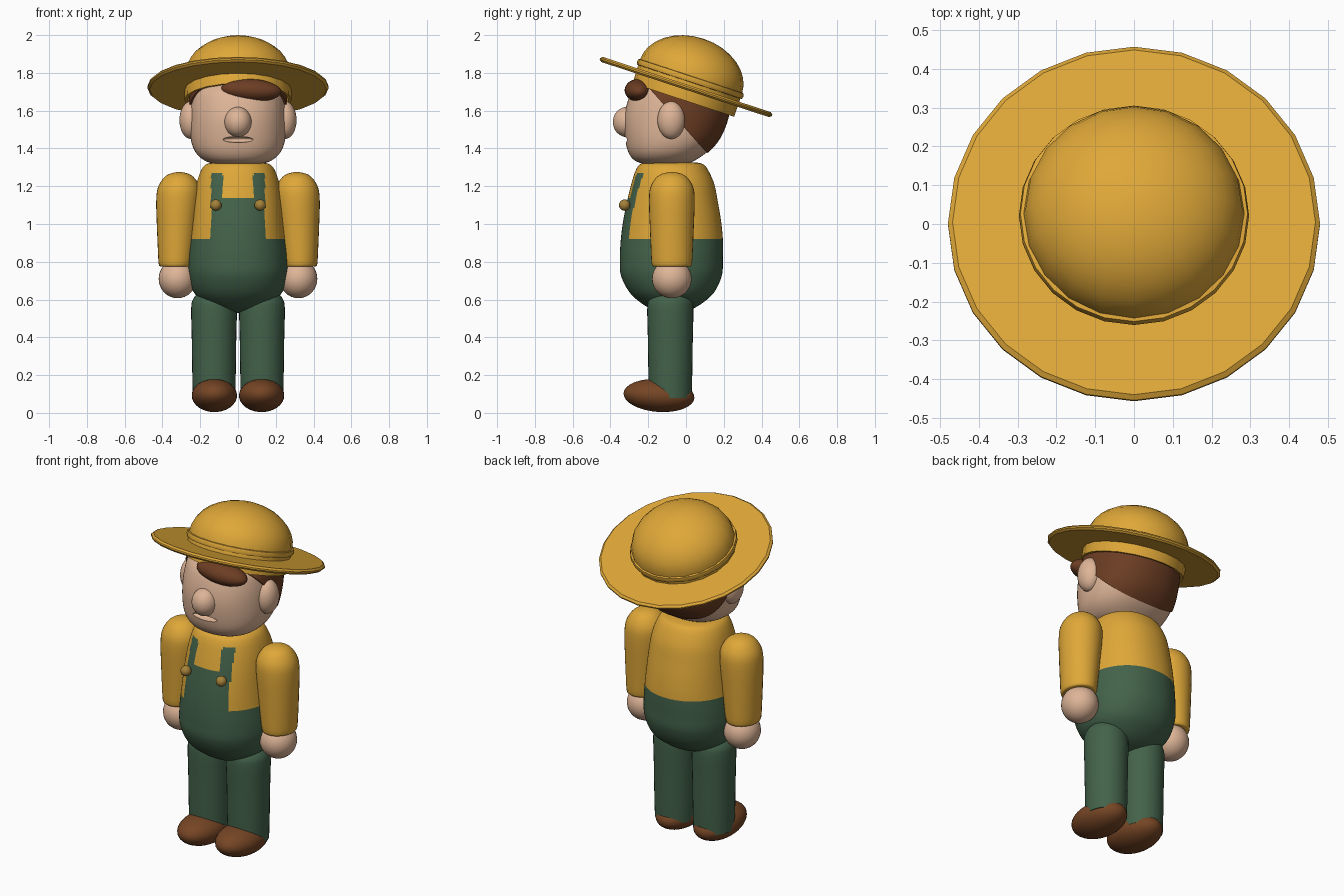
import bpy, bmesh, math
from mathutils import Matrix

if "Cube" in bpy.data.objects:
    bpy.data.objects.remove(bpy.data.objects["Cube"])


def material(name, rgb):
    m = bpy.data.materials.new(name)
    m.diffuse_color = (*rgb, 1)
    m.use_nodes = True
    m.node_tree.nodes["Principled BSDF"].inputs["Base Color"].default_value = m.diffuse_color
    return m


YELLOW = material("straw yellow", (0.74, 0.39, 0.04))
GREEN = material("overall green", (0.056, 0.122, 0.068))
SKIN = material("skin", (0.73, 0.46, 0.31))
LEATHER = material("shoe brown", (0.18, 0.06, 0.018))
HAIR = material("hair brown", (0.15, 0.047, 0.017))
BRASS = material("button brass", (0.37, 0.22, 0.04))


def finish(name, bm, mats, angle=40):
    bmesh.ops.recalc_face_normals(bm, faces=bm.faces)
    me = bpy.data.meshes.new(name)
    bm.to_mesh(me)
    bm.free()
    ob = bpy.data.objects.new(name, me)
    bpy.context.collection.objects.link(ob)
    for m in mats:
        me.materials.append(m)
    bpy.ops.object.select_all(action='DESELECT')
    ob.select_set(True)
    bpy.context.view_layer.objects.active = ob
    bpy.ops.object.shade_smooth_by_angle(angle=math.radians(angle))
    return ob


def spline(secs, t):
    """Catmull-Rom through the sections, t from 0 to 1."""
    u = t * (len(secs) - 1)
    i = min(int(u), len(secs) - 2)
    f = u - i
    a, b, c, d = (secs[max(0, min(len(secs) - 1, i + k))] for k in (-1, 0, 1, 2))
    return [q + 0.5 * f * (r - p + f * (2*p - 5*q + 4*r - s + f * (3*(q - r) + s - p)))
            for p, q, r, s in zip(a, b, c, d)]


def loft(secs, segs=32, rings=24, power=2.0):
    """Stack of (super)ellipses; a section is z, cx, cy, rx, ry."""
    bm = bmesh.new()
    loops = []
    for j in range(rings + 1):
        z, cx, cy, rx, ry = spline(secs, j / rings)
        loop = []
        for i in range(segs):
            a = 2 * math.pi * i / segs
            c, s = math.cos(a), math.sin(a)
            loop.append(bm.verts.new((
                cx + rx * math.copysign(abs(c) ** (2 / power), c),
                cy + ry * math.copysign(abs(s) ** (2 / power), s), z)))
        loops.append(loop)
    for lo, hi in zip(loops, loops[1:]):
        for i in range(segs):
            k = (i + 1) % segs
            bm.faces.new((lo[i], lo[k], hi[k], hi[i]))
    bm.faces.new(loops[0][::-1])
    bm.faces.new(loops[-1])
    return bm


def fb(z, hw, front, back):
    """Section from half width and front/back positions."""
    return (z, 0, (front + back) / 2, hw, (back - front) / 2)


def ball(name, loc, radii, mat, rot=(0, 0, 0), segs=32):
    bm = bmesh.new()
    bmesh.ops.create_uvsphere(bm, u_segments=segs, v_segments=segs // 2, radius=1)
    bm.transform(Matrix.LocRotScale(loc, None, radii) if not any(rot) else
                 Matrix.Translation(loc) @ Matrix.Rotation(rot[0], 4, 'X')
                 @ Matrix.Rotation(rot[1], 4, 'Y') @ Matrix.Diagonal((*radii, 1)))
    return finish(name, bm, [mat])


TILT = Matrix.Translation((0, 0, 1.725)) @ Matrix.Rotation(math.radians(-18.2), 4, 'X')


def hat_part(name, profile, segs, offset=0.0):
    """Revolve (radius, height) points about the tilted hat axis."""
    bm = bmesh.new()
    vs = [bm.verts.new((0, r, h)) for r, h in profile]
    es = [bm.edges.new(p) for p in zip(vs, vs[1:])]
    bmesh.ops.spin(bm, geom=vs + es, cent=(0, 0, 0), axis=(0, 0, 1),
                   angle=2 * math.pi, steps=segs)
    bmesh.ops.remove_doubles(bm, verts=bm.verts, dist=1e-4)
    bm.transform(TILT @ Matrix.Translation((0, offset, 0)))
    return finish(name, bm, [YELLOW])


# Torso: shirt with overalls coloured by position
bm = loft([fb(0.53, 0.02, -0.10, -0.05), fb(0.545, 0.10, -0.17, 0.02),
           fb(0.58, 0.175, -0.235, 0.085), fb(0.64, 0.235, -0.30, 0.15),
           fb(0.73, 0.263, -0.345, 0.19), fb(0.82, 0.265, -0.35, 0.195),
           fb(0.92, 0.255, -0.345, 0.195), fb(1.02, 0.245, -0.332, 0.185),
           fb(1.12, 0.235, -0.312, 0.168), fb(1.21, 0.22, -0.29, 0.15),
           fb(1.28, 0.197, -0.268, 0.12), fb(1.315, 0.17, -0.245, 0.093),
           fb(1.325, 0.13, -0.21, 0.06)], 128, 110, 2.15)
for f in bm.faces:
    x, y, z = f.calc_center_median()
    bib = abs(x) < 0.14 and z < 1.14
    strap = 0.08 < abs(x) < 0.143 and z < 1.27
    f.material_index = int(z < 0.92 or (y < -0.15 and (bib or strap)))
finish("torso", bm, [YELLOW, GREEN])

# Head with a carved mouth
HEAD = [fb(1.315, 0.11, -0.21, 0.0), fb(1.335, 0.175, -0.27, 0.045),
        fb(1.38, 0.225, -0.305, 0.11), fb(1.45, 0.25, -0.322, 0.17),
        fb(1.55, 0.256, -0.328, 0.212), fb(1.64, 0.252, -0.312, 0.225),
        fb(1.71, 0.238, -0.28, 0.222), fb(1.77, 0.19, -0.21, 0.19),
        fb(1.81, 0.10, -0.10, 0.11)]
head = finish("head", loft(HEAD, 64, 40, 2.2), [SKIN])
cutter = ball("mouth_cutter", (0, -0.325, 1.447), (0.085, 0.04, 0.016), SKIN)
cutter.hide_render = True
mod = head.modifiers.new("mouth", 'BOOLEAN')
mod.operation, mod.object = 'DIFFERENCE', cutter
bpy.context.view_layer.objects.active = head
bpy.ops.object.modifier_apply(modifier="mouth")
bpy.data.objects.remove(cutter)
ball("nose", (0, -0.312, 1.54), (0.072, 0.075, 0.08), SKIN)

# Hair: slightly enlarged head cut by a slanted plane
bm = loft([(z, cx, cy, rx * 1.03 + 0.002, ry * 1.03 + 0.002)
           for z, cx, cy, rx, ry in HEAD], 64, 40, 2.2)
cut = bmesh.ops.bisect_plane(bm, geom=bm.verts[:] + bm.edges[:] + bm.faces[:],
                             plane_co=(0, 0, 1.50), plane_no=(0, 1.12, 1), clear_inner=True)
bmesh.ops.contextual_create(bm, geom=[e for e in cut["geom_cut"]
                                      if isinstance(e, bmesh.types.BMEdge)])
finish("hair", bm, [HAIR])
ball("hair_fringe", (0.07, -0.25, 1.708), (0.16, 0.075, 0.06), HAIR, (0, math.radians(3), 0))

# Hat: brim, crown reaching below the brim, and band
hat_part("hat_brim", [(0, -0.014), (0.468, -0.014), (0.48, -0.004), (0.48, 0.004),
                      (0.468, 0.014), (0, 0.014)], 24)
dome = [(0.285 * math.cos(a), 0.06 + 0.212 * math.sin(a))
        for a in (math.pi / 2 * i / 8 for i in range(9))]
hat_part("hat_crown", [(0.265, -0.02), (0.268, -0.07), (0.283, -0.07)] + dome, 20, 0.008)
hat_part("hat_band", [(0.275, 0.03), (0.292, 0.033), (0.297, 0.045),
                      (0.293, 0.062), (0.275, 0.066)], 24, 0.008)

# Paired parts
for side, s in (("left", 1), ("right", -1)):
    arm = [(0.775, 0.328, 0.083, 0.098), (0.79, 0.328, 0.092, 0.107),
           (0.88, 0.325, 0.100, 0.112), (1.0, 0.321, 0.109, 0.117),
           (1.12, 0.316, 0.117, 0.121), (1.19, 0.313, 0.112, 0.115),
           (1.24, 0.312, 0.085, 0.088), (1.265, 0.312, 0.052, 0.054),
           (1.275, 0.312, 0.012, 0.012)]
    finish(side + "_arm", loft([(z, s * cx, -0.075, rx, ry) for z, cx, rx, ry in arm]), [YELLOW])
    ball(side + "_hand", (s * 0.32, -0.075, 0.71), (0.1, 0.105, 0.103), SKIN)
    leg = [(0.08, 0.112), (0.2, 0.115), (0.4, 0.118), (0.55, 0.121),
           (0.60, 0.112), (0.635, 0.08), (0.65, 0.02)]
    finish(side + "_leg", loft([(z, s * 0.127, -0.083, r, r * 1.01) for z, r in leg]), [GREEN])
    ball(side + "_shoe", (s * 0.125, -0.143, 0.092), (0.12, 0.188, 0.087), LEATHER,
         (math.radians(-4), 0, 0))
    ball(side + "_ear", (s * 0.25, -0.078, 1.55), (0.06, 0.073, 0.1), SKIN)
    ball(side + "_button", (s * 0.117, -0.325, 1.10), (0.03, 0.03, 0.03), BRASS, segs=20)
